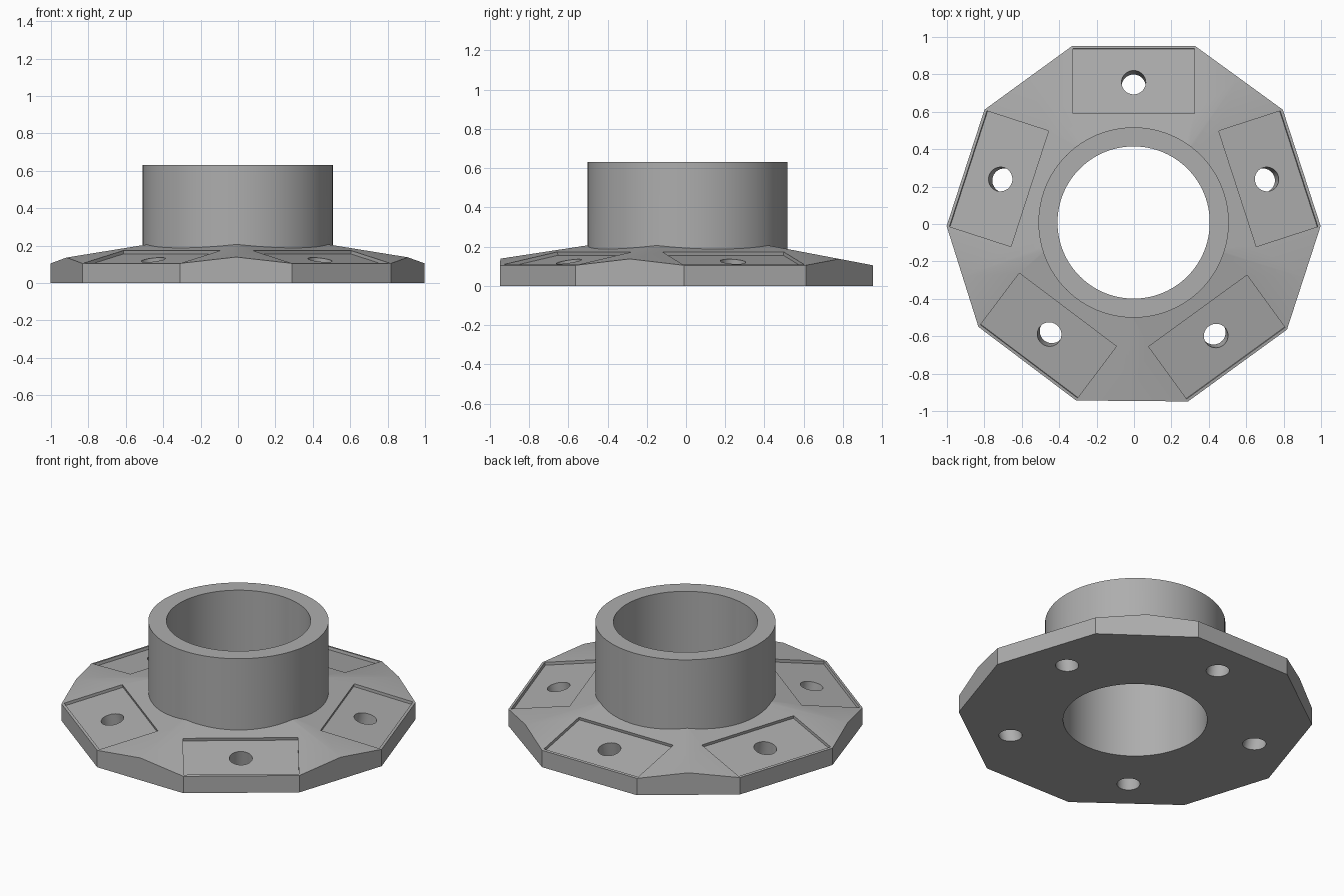
import bpy, bmesh, math
from mathutils import Vector, Matrix

if "Cube" in bpy.data.objects:
    bpy.data.objects.remove(bpy.data.objects["Cube"])

# Main dimensions
CENTER = Vector((-0.002, 0.008, 0))
PADS = [math.radians(a) for a in (18, 90, 162, 233, 306)]
APOTHEM, HALF_PAD, EDGE_Z, SLOPE = 0.945, 0.327, 0.105, 0.19
HUB_R, BORE_R, HUB_TOP = 0.509, 0.407, 0.632

steel = bpy.data.materials.new("grey_steel")
steel.diffuse_color = (0.42, 0.42, 0.42, 1)
steel.use_nodes = True
steel.node_tree.nodes["Principled BSDF"].inputs["Base Color"].default_value = steel.diffuse_color


def make_object(name, bm):
    bmesh.ops.recalc_face_normals(bm, faces=bm.faces)
    mesh = bpy.data.meshes.new(name)
    bm.to_mesh(mesh)
    bm.free()
    mesh.materials.append(steel)
    ob = bpy.data.objects.new(name, mesh)
    bpy.context.collection.objects.link(ob)
    return ob


def cylinder(name, radius, depth, matrix, segments):
    bm = bmesh.new()
    bmesh.ops.create_cone(bm, cap_ends=True, segments=segments, radius1=radius,
                          radius2=radius, depth=depth, matrix=matrix)
    return make_object(name, bm)


def boolean(target, tool, operation):
    mod = target.modifiers.new(tool.name, 'BOOLEAN')
    mod.operation, mod.solver, mod.object = operation, 'EXACT', tool
    bpy.context.view_layer.objects.active = target
    bpy.ops.object.modifier_apply(modifier=mod.name)
    bpy.data.objects.remove(tool)


def radial(a):
    return Vector((math.cos(a), math.sin(a), 0))


def tangent(a):
    return Vector((-math.sin(a), math.cos(a), 0))


def slope_z(d):
    return EDGE_Z + (APOTHEM - d) * SLOPE


# Flange: ten-sided plate with five sloping roof planes, one per pad
bm = bmesh.new()
corners = [[radial(a) * APOTHEM + tangent(a) * s * HALF_PAD for s in (-1, 1)] for a in PADS]
apex = bm.verts.new(CENTER + Vector((0, 0, slope_z(0))))
base, roof, ridges = [], [], []
for i, a in enumerate(PADS):
    mid = (corners[i][1] + corners[(i + 1) % 5][0]) / 2
    mid.z = slope_z(mid.dot(radial(a)))
    ridges.append(bm.verts.new(CENTER + mid))
    base.append([bm.verts.new(CENTER + c) for c in corners[i]])
    roof.append([bm.verts.new(CENTER + c + Vector((0, 0, EDGE_Z))) for c in corners[i]])
for i in range(5):
    j = (i + 1) % 5
    bm.faces.new((apex, ridges[i - 1], roof[i][0], roof[i][1], ridges[i]))
    bm.faces.new((base[i][0], base[i][1], roof[i][1], roof[i][0]))
    bm.faces.new((base[i][1], base[j][0], roof[j][0], ridges[i], roof[i][1]))
bm.faces.new([v for pair in base for v in pair])
flange = make_object("flanged_hub", bm)

# Hub collar and its through bore
boolean(flange, cylinder("collar", HUB_R, HUB_TOP - 0.05,
        Matrix.Translation(CENTER + Vector((0, 0, HUB_TOP / 2 + 0.025))), 96), 'UNION')
boolean(flange, cylinder("bore", BORE_R, 2,
        Matrix.Translation(CENTER), 96), 'DIFFERENCE')

# Recessed pads and bolt holes, square to each sloping plane
for a in PADS:
    u = (radial(a) - Vector((0, 0, SLOPE))).normalized()
    t = tangent(a)
    n = u.cross(t)
    frame = Matrix((u, t, n)).transposed().to_4x4()
    mid_d, length, depth, height = 0.757, 0.352, 0.018, 0.06
    spot = CENTER + radial(a) * mid_d + Vector((0, 0, slope_z(mid_d)))
    bm = bmesh.new()
    bmesh.ops.create_cube(bm, size=1, matrix=Matrix.Translation(spot + n * (height / 2 - depth))
                          @ frame @ Matrix.Diagonal((length, 2 * HALF_PAD - 0.004, height, 1)))
    boolean(flange, make_object("pad_recess", bm), 'DIFFERENCE')
    boolean(flange, cylinder("bolt_hole", 0.065, 0.8,
            Matrix.Translation(spot - u * 0.005) @ frame, 32), 'DIFFERENCE')

# Smooth round walls, keep machined edges sharp
bpy.ops.object.select_all(action='DESELECT')
flange.select_set(True)
bpy.context.view_layer.objects.active = flange
bpy.ops.object.shade_smooth_by_angle(angle=math.radians(25))
